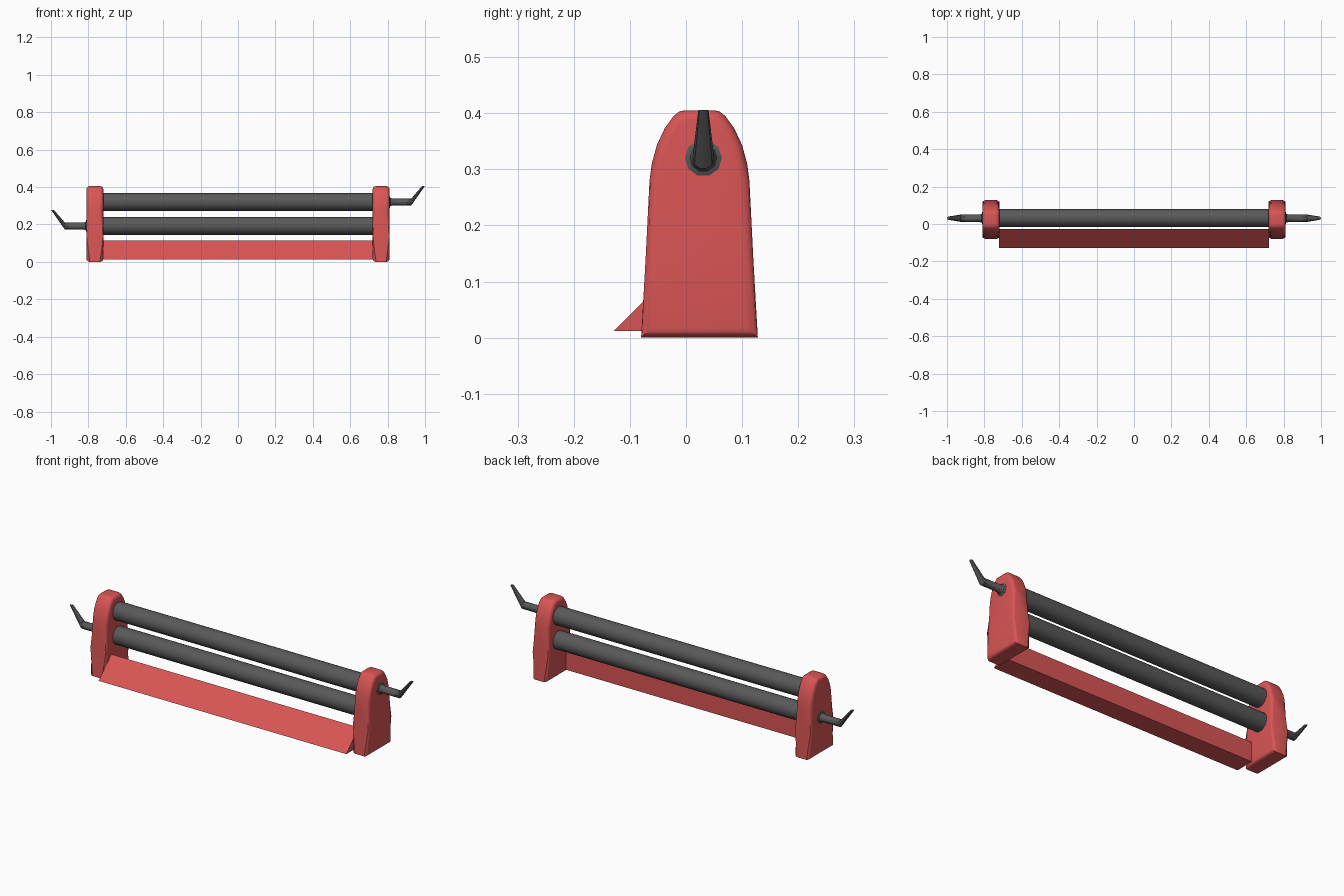
import bpy, bmesh
from math import cos, sin, pi, radians

if "Cube" in bpy.data.objects:
    bpy.data.objects.remove(bpy.data.objects["Cube"])


def material(name, rgb):
    m = bpy.data.materials.new(name)
    m.diffuse_color = (*rgb, 1)
    m.use_nodes = True
    m.node_tree.nodes["Principled BSDF"].inputs["Base Color"].default_value = m.diffuse_color
    return m


RED = material("red_paint", (0.70, 0.09, 0.09))
DARK = material("dark_metal", (0.10, 0.10, 0.10))


def finish(bm, name, mat):
    bmesh.ops.recalc_face_normals(bm, faces=bm.faces)
    me = bpy.data.meshes.new(name)
    bm.to_mesh(me)
    bm.free()
    me.materials.append(mat)
    me.polygons.foreach_set("use_smooth", [True] * len(me.polygons))
    me.set_sharp_from_angle(angle=radians(35))
    ob = bpy.data.objects.new(name, me)
    bpy.context.collection.objects.link(ob)
    return ob


def prism(name, profile, x0, x1, mat, bevel=0):
    """Extrude a (y, z) profile along x, optionally rounding both rims."""
    bm = bmesh.new()
    face = bm.faces.new([bm.verts.new((x0, y, z)) for y, z in profile])
    out = bmesh.ops.extrude_face_region(bm, geom=[face])
    for v in out["geom"]:
        if isinstance(v, bmesh.types.BMVert):
            v.co.x = x1
    if bevel:
        rims = [e for e in bm.edges if abs(e.verts[0].co.x - e.verts[1].co.x) < 1e-6]
        bmesh.ops.bevel(bm, geom=rims, offset=bevel, segments=4, profile=0.5,
                        affect='EDGES')
    return finish(bm, name, mat)


def tube(name, rings, y, sides, mat, mirror=1, dz=0.0):
    """Loft rings of (x, z, radius in plane, radius in y, tilt) into a capped tube."""
    bm = bmesh.new()
    loops = []
    for x, z, r, ry, tilt in rings:
        loop = []
        for i in range(sides):
            a = 2 * pi * i / sides
            u = r * sin(a)
            loop.append(bm.verts.new((mirror * (x - u * sin(tilt)),
                                      y + ry * cos(a),
                                      z + dz + u * cos(tilt))))
        loops.append(loop)
    for a, b in zip(loops, loops[1:]):
        for i in range(sides):
            j = (i + 1) % sides
            bm.faces.new((a[i], a[j], b[j], b[i]))
    bm.faces.new(loops[0])
    bm.faces.new(loops[-1])
    return finish(bm, name, mat)


# Rounded side panels: half width at each height, mirrored about y = 0.024
half = [(0.104, 0), (0.096, 0.14), (0.089, 0.28), (0.085, 0.31), (0.076, 0.343),
        (0.062, 0.373), (0.046, 0.395), (0.036, 0.403), (0.026, 0.405)]
panel = [(0.024 + w, z) for w, z in half] + [(0.024 - w, z) for w, z in reversed(half)]
prism("left_side_panel", panel, -0.81, -0.72, RED, 0.018)
prism("right_side_panel", panel, 0.72, 0.81, RED, 0.018)

# Sloping tray along the front
prism("front_tray", [(-0.129, 0.012), (-0.027, 0.012), (-0.027, 0.114)],
      -0.722, 0.722, RED)

# Two rollers
Y, TOP, GAP = 0.032, 0.32, 0.128
for name, dz in (("upper_roller", 0), ("lower_roller", -GAP)):
    tube(name, [(x, TOP, 0.047, 0.047, 0) for x in (-0.74, 0.74)], Y, 32, DARK, dz=dz)

# Bent end handles with a collar, the left one mirrored on the lower roller
handle = [(0.79, TOP, 0.033, 0.033, 0), (0.811, TOP, 0.033, 0.033, 0),
          (0.815, TOP, 0.024, 0.024, 0), (0.824, TOP, 0.0195, 0.0195, 0),
          (0.926, TOP, 0.0195, 0.0195, 0), (0.992, 0.406, 0.008, 0.009, pi / 2)]
tube("right_handle", handle, Y - 0.001, 10, DARK)
tube("left_handle", handle, Y - 0.001, 10, DARK, mirror=-1, dz=-GAP)
